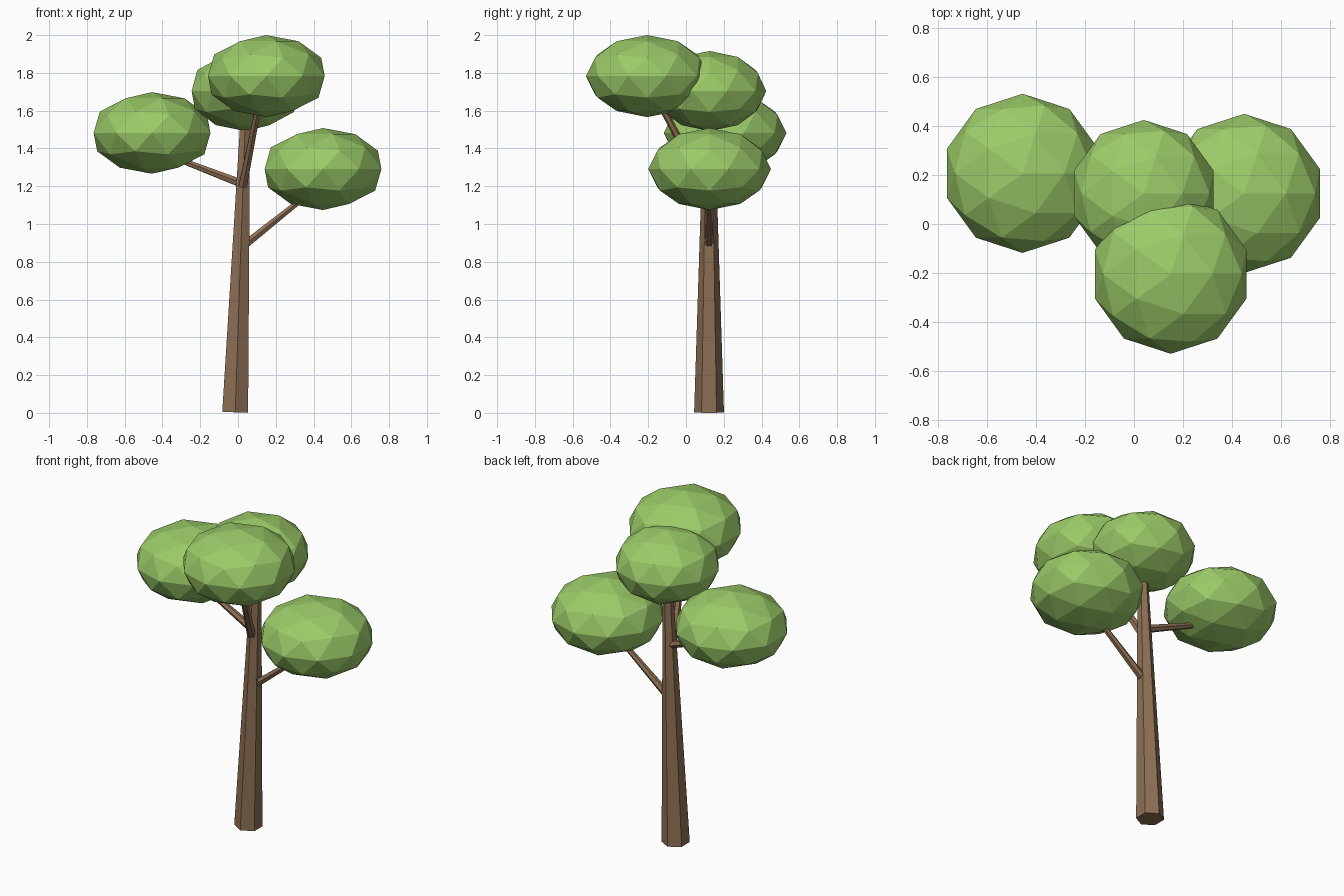
import bpy
from mathutils import Vector

if "Cube" in bpy.data.objects:
    bpy.data.objects.remove(bpy.data.objects["Cube"])


def material(name, colour):
    m = bpy.data.materials.new(name)
    m.diffuse_color = (*colour, 1)
    m.use_nodes = True
    m.node_tree.nodes["Principled BSDF"].inputs["Base Color"].default_value = m.diffuse_color
    return m


LEAF = material("leaf_green", (0.33, 0.60, 0.14))
BARK = material("bark_brown", (0.27, 0.16, 0.09))


def limb(name, start, end, r1, r2):
    """Tapered six-sided limb between two points."""
    start, end = Vector(start), Vector(end)
    axis = end - start
    bpy.ops.mesh.primitive_cone_add(
        vertices=6, radius1=r1, radius2=r2, depth=axis.length,
        location=(start + end) / 2,
        rotation=Vector((0, 0, 1)).rotation_difference(axis).to_euler())
    ob = bpy.context.object
    ob.name = name
    ob.data.materials.append(BARK)


def foliage(name, centre, radius, half_height):
    """Flattened faceted leaf clump."""
    bpy.ops.mesh.primitive_ico_sphere_add(subdivisions=2, radius=1, location=centre)
    ob = bpy.context.object
    ob.name = name
    ob.scale = (radius, radius, half_height)
    ob.data.materials.append(LEAF)


# Leaning trunk and its three branches
limb("trunk", (-0.015, 0.122, 0.003), (0.04, 0.122, 1.6), 0.079, 0.028)
limb("left_branch", (0.03, 0.125, 1.21), (-0.40, 0.19, 1.375), 0.024, 0.014)
limb("right_branch", (0.03, 0.122, 0.885), (0.40, 0.122, 1.18), 0.024, 0.014)
limb("front_branch", (0.025, 0.095, 1.2), (0.12, -0.16, 1.68), 0.025, 0.016)

# Leaf clumps
foliage("left_foliage", (-0.455, 0.207, 1.482), 0.325, 0.216)
foliage("right_foliage", (0.45, 0.125, 1.291), 0.325, 0.217)
foliage("front_foliage", (0.15, -0.205, 1.783), 0.325, 0.217)
foliage("centre_foliage", (0.04, 0.125, 1.704), 0.30, 0.212)
